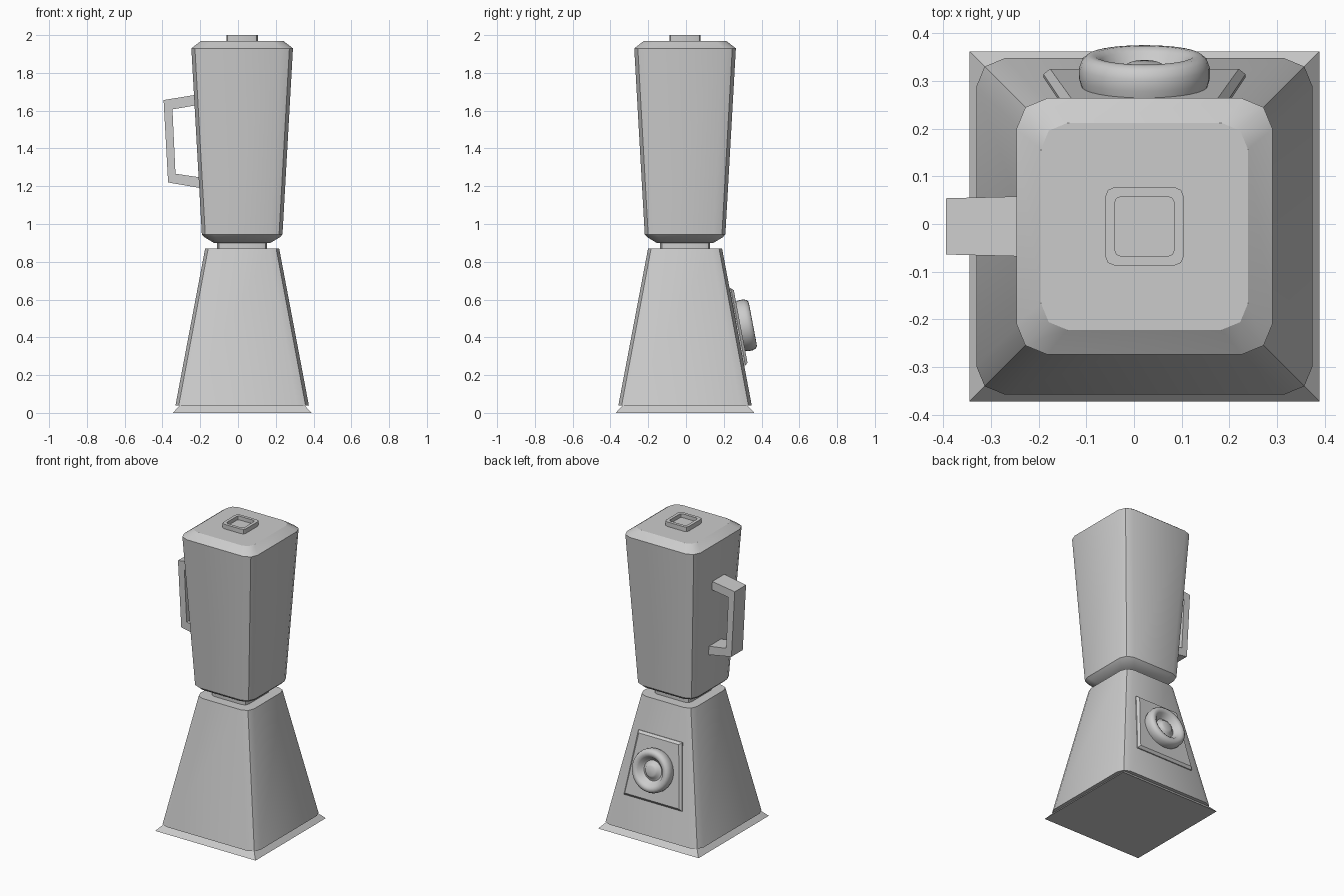
import bpy, bmesh, math
from mathutils import Vector, Matrix

if "Cube" in bpy.data.objects:
    bpy.data.objects.remove(bpy.data.objects["Cube"])

CX, CY = 0.022, -0.005          # axis of the appliance body

grey = bpy.data.materials.new("light grey")
grey.diffuse_color = (0.6, 0.6, 0.6, 1)
grey.use_nodes = True
grey.node_tree.nodes["Principled BSDF"].inputs["Base Color"].default_value = grey.diffuse_color


def finish(name, bm, angle=30):
    bmesh.ops.remove_doubles(bm, verts=bm.verts, dist=1e-5)
    bmesh.ops.recalc_face_normals(bm, faces=bm.faces)
    me = bpy.data.meshes.new(name)
    bm.to_mesh(me)
    bm.free()
    ob = bpy.data.objects.new(name, me)
    bpy.context.collection.objects.link(ob)
    me.materials.append(grey)
    bpy.ops.object.select_all(action='DESELECT')
    ob.select_set(True)
    bpy.context.view_layer.objects.active = ob
    bpy.ops.object.shade_smooth_by_angle(angle=math.radians(angle))
    return ob


def square_ring(half, r, z, seg=2):
    """Square outline with rounded corners (plain square when r is 0)."""
    pts = []
    for k in range(4):
        a0 = k * math.pi / 2
        sx, sy = [(1, 1), (-1, 1), (-1, -1), (1, -1)][k]
        for i in range(seg + 1 if r else 1):
            a = a0 + i * math.pi / 2 / seg
            ox, oy = (r * math.cos(a), r * math.sin(a)) if r else (0, 0)
            pts.append((CX + sx * (half - r) + ox, CY + sy * (half - r) + oy, z))
    return pts


def loft(name, rings, angle=30):
    bm = bmesh.new()
    loops = [[bm.verts.new(p) for p in ring] for ring in rings]
    n = len(loops[0])
    for a, b in zip(loops, loops[1:]):
        for i in range(n):
            j = (i + 1) % n
            bm.faces.new((a[i], a[j], b[j], b[i]))
    bm.faces.new(loops[0])
    bm.faces.new(loops[-1])
    return finish(name, bm, angle)


# Base and motor housing
loft("base_flange", [square_ring(0.367, 0, 0), square_ring(0.33, 0, 0.04)])
loft("motor_housing", [square_ring(0.353, 0.06, 0.04), square_ring(0.196, 0.055, 0.87)])
loft("neck", [square_ring(0.132, 0.03, 0.86), square_ring(0.132, 0.03, 0.91)])

# Jar, lid and lid cap with a recess
loft("jar", [square_ring(0.15, 0.05, 0.90), square_ring(0.2, 0.06, 0.93),
             square_ring(0.2135, 0.062, 0.945), square_ring(0.269, 0.065, 1.93)])
loft("lid", [square_ring(0.269, 0.065, 1.93), square_ring(0.217, 0.055, 1.97)])
loft("lid_cap", [square_ring(0.083, 0.022, 1.965), square_ring(0.083, 0.022, 2.0),
                 square_ring(0.063, 0.015, 2.0), square_ring(0.063, 0.015, 1.975)])

# Handle: bracket outline swept across y, slightly narrower at the grip
outer = [(-0.20, 1.688), (-0.394, 1.656), (-0.37, 1.22), (-0.18, 1.187)]
inner = [(-0.20, 1.632), (-0.347, 1.607), (-0.331, 1.266), (-0.18, 1.244)]
bm = bmesh.new()
sections = []
for i, (o, q) in enumerate(zip(outer, inner)):
    w = 0.059 if i in (1, 2) else 0.064
    sections.append([bm.verts.new((p[0], CY + s * w, p[1]))
                     for p, s in ((o, -1), (o, 1), (q, 1), (q, -1))])
for a, b in zip(sections, sections[1:]):
    for i in range(4):
        j = (i + 1) % 4
        bm.faces.new((a[i], a[j], b[j], b[i]))
bm.faces.new(sections[0])
bm.faces.new(sections[-1])
finish("handle", bm)

# Frame lying on the sloping back wall: local z points out, local y up the slope
slope = (0.196 - 0.353) / 0.83
up = Vector((0, slope, 1)).normalized()
out = Vector((0, 1, -slope)).normalized()
side = up.cross(out)
origin = Vector((CX, CY + 0.353 + slope * (0.455 - 0.04), 0.455))
back = Matrix((side, up, out)).transposed().to_4x4()
back.translation = origin

# Control panel: tapered plate with a chamfered rim
bm = bmesh.new()
levels = []
for h, d in ((-0.01, 0), (0.006, 0), (0.02, 0.014)):
    levels.append([bm.verts.new(back @ Vector(p)) for p in (
        (-0.212 + d, -0.21 + d, h), (0.212 - d, -0.21 + d, h),
        (0.16 - d, 0.208 - d, h), (-0.16 + d, 0.208 - d, h))])
for a, b in zip(levels, levels[1:]):
    for i in range(4):
        j = (i + 1) % 4
        bm.faces.new((a[i], a[j], b[j], b[i]))
bm.faces.new(levels[0])
bm.faces.new(levels[-1])
finish("control_panel", bm)

# Dial: turned profile (radius, height) with a dished face and centre hub
profile = [(0, 0.005), (0.128, 0.005), (0.137, 0.035), (0.137, 0.06), (0.131, 0.076),
           (0.12, 0.085), (0.105, 0.086), (0.09, 0.077), (0.076, 0.055), (0.064, 0.046),
           (0.052, 0.05), (0.042, 0.064), (0.03, 0.07), (0, 0.071)]
bm = bmesh.new()
verts = [bm.verts.new((r, 0, h)) for r, h in profile]
edges = [bm.edges.new(e) for e in zip(verts, verts[1:])]
bmesh.ops.spin(bm, geom=verts + edges, cent=(0, 0, 0), axis=(0, 0, 1),
               angle=2 * math.pi, steps=32)
bmesh.ops.remove_doubles(bm, verts=bm.verts, dist=1e-5)
bmesh.ops.transform(bm, matrix=back, verts=bm.verts)
finish("dial", bm, 40)
